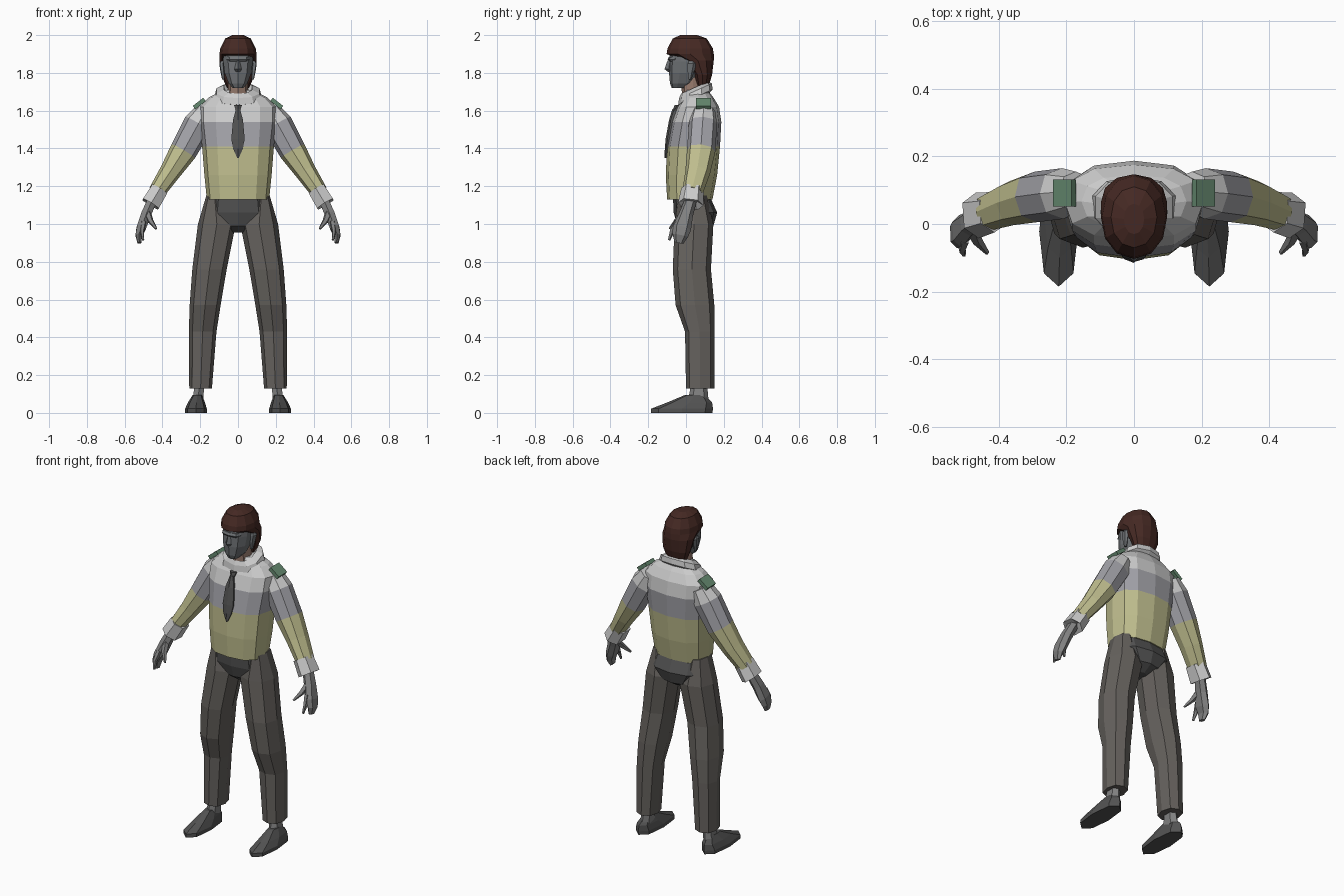
import bpy, bmesh
from math import sin, cos, pi, copysign, radians
from mathutils import Vector, Matrix

if "Cube" in bpy.data.objects:
    bpy.data.objects.remove(bpy.data.objects["Cube"])

COLORS = {
    "hair": (.06, .022, .017), "face": (.16, .17, .18), "neck": (.3, .19, .15),
    "yellow": (.52, .51, .27), "lilac": (.36, .36, .39), "pale": (.62, .62, .62),
    "trouser": (.13, .12, .11), "dark": (.085, .085, .085), "hand": (.22, .22, .22),
    "green": (.13, .25, .16),
}
MATS = {}
for key, c in COLORS.items():
    MATS[key] = bpy.data.materials.new(key)
    MATS[key].diffuse_color = (*c, 1)


def loft(name, rings, mats, n=8, p=.85, mirror=False, caps=True):
    """Skin rings of (centre, half width, half depth, normal); mats = one per band."""
    mats = [mats] * (len(rings) - 1) if isinstance(mats, str) else mats
    names = list(dict.fromkeys(mats))
    bm = bmesh.new()
    loops = []
    for c, ru, rv, nrm in rings:
        nrm = Vector(nrm).normalized()
        u = Vector((0, 1, 0)).cross(nrm).normalized()
        v = nrm.cross(u)
        loop = []
        for i in range(n):
            a = 2 * pi * i / n + pi / 2
            x = copysign(abs(cos(a)) ** p, cos(a))
            y = copysign(abs(sin(a)) ** p, sin(a))
            loop.append(bm.verts.new(Vector(c) + u * x * ru + v * y * rv))
        loops.append(loop)
    for k in range(len(rings) - 1):
        for i in range(n):
            j = (i + 1) % n
            f = bm.faces.new((loops[k][i], loops[k][j], loops[k + 1][j], loops[k + 1][i]))
            f.material_index = names.index(mats[k])
    if caps:
        bm.faces.new(loops[0]).material_index = names.index(mats[0])
        bm.faces.new(loops[-1]).material_index = names.index(mats[-1])
    bmesh.ops.recalc_face_normals(bm, faces=bm.faces)
    me = bpy.data.meshes.new(name)
    bm.to_mesh(me)
    bm.free()
    for m in names:
        me.materials.append(MATS[m])
    ob = bpy.data.objects.new(name, me)
    bpy.context.collection.objects.link(ob)
    if mirror:
        ob.modifiers.new("Mirror", "MIRROR").use_clip = False
    return ob


def level(z, x0, x1, y0, y1):
    """Horizontal ring from its extents."""
    return ((x0 + x1) / 2, (y0 + y1) / 2, z), (x1 - x0) / 2, (y1 - y0) / 2, (0, 0, 1)


def mid(z, hx, y0, y1):
    return level(z, -hx, hx, y0, y1)


def tube(pts):
    """Rings square to a path; each point is x, y, z, half width, half depth."""
    out = []
    for i, q in enumerate(pts):
        a, b = pts[max(i - 1, 0)], pts[min(i + 1, len(pts) - 1)]
        out.append((q[:3], q[3], q[4], Vector(b[:3]) - Vector(a[:3])))
    return out


# Shirt body
loft("shirt_body", [
    mid(1.13, .165, -.10, .14), mid(1.26, .178, -.107, .165), mid(1.41, .19, -.10, .18),
    mid(1.54, .205, -.075, .187), mid(1.62, .205, -.045, .175),
    mid(1.67, .155, -.012, .145), mid(1.71, .075, .0, .115)],
    ["yellow", "yellow", "lilac", "pale", "pale", "pale"], n=12, p=.8)

# Sleeves, cuffs
loft("sleeve", tube([
    (.17, .095, 1.60, .055, .06), (.21, .09, 1.53, .078, .075), (.29, .08, 1.385, .072, .075),
    (.36, .062, 1.275, .056, .066), (.43, .035, 1.17, .045, .055)]),
    ["pale", "lilac", "yellow", "yellow"], mirror=True)
loft("cuff", tube([
    (.415, .035, 1.185, .052, .06), (.463, .025, 1.105, .055, .068), (.455, .025, 1.12, .03, .035)]),
    "pale", n=6, mirror=True)

# Hands
loft("hand", tube([
    (.455, .025, 1.125, .028, .032), (.487, .0, 1.05, .03, .038), (.512, -.022, .98, .028, .05),
    (.525, -.03, .94, .02, .042), (.522, -.038, .9, .011, .024)]), "hand", n=6, mirror=True)
loft("thumb", tube([
    (.48, -.01, 1.06, .02, .02), (.462, -.05, 1.015, .015, .015), (.433, -.085, .975, .006, .007)]),
    "hand", n=5, mirror=True)
loft("finger", tube([
    (.50, -.045, 1.01, .015, .018), (.508, -.075, .96, .011, .013), (.502, -.09, .915, .006, .007)]),
    "hand", n=5, mirror=True)

# Hips and trouser legs
loft("hips", [
    mid(1.16, .155, -.07, .12), mid(1.06, .168, -.065, .165), mid(.99, .10, -.045, .145),
    mid(.955, .03, .0, .09)], "dark", n=10, p=.8)
loft("trouser_leg", [
    level(1.15, .08, .168, -.04, .11), level(1.0, .012, .212, -.06, .145),
    level(.76, .06, .242, -.07, .132), level(.57, .092, .256, -.055, .15),
    level(.43, .114, .26, -.005, .15), level(.13, .138, .258, .0, .15)],
    "trouser", mirror=True)

# Ankles and shoes
loft("ankle", [level(.17, .175, .23, .03, .11), level(.06, .18, .245, .01, .12)],
     "hand", n=6, mirror=True)
loft("shoe", [
    level(0, .165, .28, -.185, .14), level(.022, .165, .28, -.185, .143),
    level(.055, .175, .265, -.10, .138), level(.095, .19, .24, -.005, .10)],
    "dark", p=.8, mirror=True)

# Neck, head
loft("neck", [mid(1.63, .06, -.02, .10), mid(1.78, .05, -.025, .10)], "neck")
loft("head", [
    mid(1.72, .03, -.075, .01), mid(1.745, .052, -.085, .05), mid(1.80, .074, -.09, .09),
    mid(1.86, .082, -.088, .11), mid(1.93, .08, -.085, .11)], "face", n=10)
loft("nose", [mid(1.865, .008, -.098, -.07), mid(1.82, .019, -.114, -.07), mid(1.805, .012, -.095, -.07)],
     "face", n=4, p=1)
loft("brow", [mid(1.885, .06, -.09, -.02), mid(1.872, .062, -.098, -.02), mid(1.86, .055, -.088, -.02)],
     "face", n=8)
loft("ear", [
    level(1.765, .07, .085, .012, .028), level(1.81, .072, .094, .005, .045),
    level(1.85, .075, .1, .005, .055), level(1.862, .075, .092, .012, .045)],
    "face", n=5, mirror=True)

# Hair cap
loft("hair", [
    mid(2.0, .03, -.03, .06), mid(1.982, .068, -.07, .11), mid(1.93, .094, -.098, .142),
    mid(1.90, .098, -.103, .147), mid(1.865, .098, -.02, .147), mid(1.79, .088, .035, .138),
    mid(1.72, .06, .055, .118)], "hair", n=12, p=.95)

# Collar and tie
TILT = (0, -.45, 1)
loft("collar", [
    ((0, .04, 1.69), .065, .065, TILT), ((0, .045, 1.722), .078, .078, TILT),
    ((0, .05, 1.705), .118, .095, TILT), ((0, .05, 1.672), .128, .10, TILT),
    ((0, .05, 1.66), .09, .08, TILT)], "pale", n=10, caps=False)
loft("tie_knot", [mid(1.63, .024, -.06, .0), mid(1.60, .014, -.072, -.02)], "dark", n=6)
loft("tie", [
    mid(1.61, .012, -.072, -.03), mid(1.55, .03, -.09, -.05), mid(1.45, .04, -.108, -.06),
    mid(1.40, .03, -.112, -.08), mid(1.35, .005, -.115, -.09)], "dark", n=6)

# Shoulder patches
for s in (-1, 1):
    bpy.ops.mesh.primitive_cube_add(size=1)
    patch = bpy.context.object
    patch.name = "shoulder_patch"
    patch.data.transform(Matrix.Translation((s * .205, .092, 1.638))
                         @ Matrix.Rotation(radians(38 * s), 4, "Y")
                         @ Matrix.Diagonal((.07, .08, .022, 1)))
    patch.data.materials.append(MATS["green"])

for m in bpy.data.materials:
    if m.users and not m.is_grease_pencil:
        m.use_nodes = True
        m.node_tree.nodes["Principled BSDF"].inputs["Base Color"].default_value = m.diffuse_color
